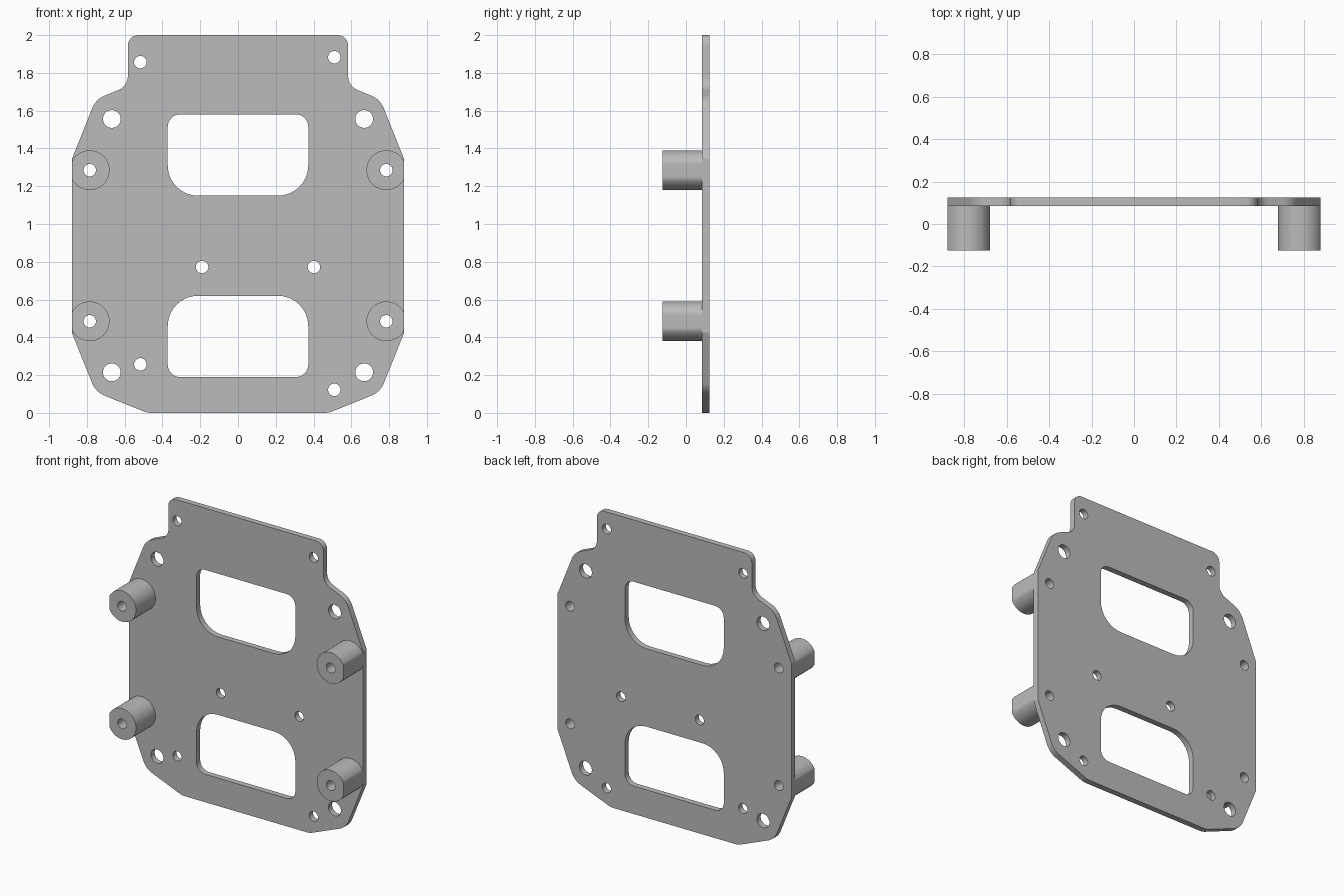
import bpy, bmesh
from math import sin, cos, pi, tan, radians
from mathutils import Vector

cube = bpy.data.objects.get("Cube")
if cube:
    bpy.data.objects.remove(cube, do_unlink=True)

metal = bpy.data.materials.new("plain grey")
metal.use_nodes = True
grey = (0.5, 0.5, 0.5, 1)
metal.diffuse_color = grey
metal.node_tree.nodes["Principled BSDF"].inputs["Base Color"].default_value = grey


def circle(cx, cz, r, n=40):
    return [(cx + r * cos(2 * pi * i / n), cz + r * sin(2 * pi * i / n)) for i in range(n)]


def rounded(corners, steps=8):
    """Closed outline from (x, z, radius) corners, each rounded with a true arc."""
    pts = []
    for i, (x, z, r) in enumerate(corners):
        c = Vector((x, z))
        a = (Vector(corners[i - 1][:2]) - c).normalized()
        b = (Vector(corners[(i + 1) % len(corners)][:2]) - c).normalized()
        if r == 0:
            pts.append(c)
            continue
        half = a.angle(b) / 2
        centre = c + (a + b).normalized() * (r / sin(half))
        start = c + a * (r / tan(half)) - centre
        end = c + b * (r / tan(half)) - centre
        sweep = pi - 2 * half
        for k in range(steps + 1):
            t = k / steps
            pts.append(centre + (start * sin((1 - t) * sweep) + end * sin(t * sweep)) / sin(sweep))
    return pts


def extrude_profile(name, loops, y0, y1):
    """Fill outline with its holes in the XZ plane and extrude it from y0 to y1."""
    curve = bpy.data.curves.new(name + "_profile", 'CURVE')
    curve.dimensions, curve.fill_mode = '2D', 'BOTH'
    curve.extrude = (y1 - y0) / 2
    for loop in loops:
        s = curve.splines.new('POLY')
        s.points.add(len(loop) - 1)
        for p, (x, z) in zip(s.points, loop):
            p.co = (x, z, 0, 1)
        s.use_cyclic_u = True
    helper = bpy.data.objects.new(name + "_profile", curve)
    bpy.context.collection.objects.link(helper)
    mesh = bpy.data.meshes.new_from_object(helper.evaluated_get(bpy.context.evaluated_depsgraph_get()))
    bpy.data.objects.remove(helper, do_unlink=True)
    bm = bmesh.new()
    bm.from_mesh(mesh)
    bmesh.ops.remove_doubles(bm, verts=bm.verts, dist=1e-5)
    for v in bm.verts:
        x, z, d = v.co
        v.co = (x, (y0 + y1) / 2 - d, z)
    bmesh.ops.recalc_face_normals(bm, faces=bm.faces)
    bm.to_mesh(mesh)
    bm.free()
    mesh.materials.clear()
    mesh.materials.append(metal)
    ob = bpy.data.objects.new(name, mesh)
    bpy.context.collection.objects.link(ob)
    bpy.ops.object.select_all(action='DESELECT')
    ob.select_set(True)
    bpy.context.view_layer.objects.active = ob
    bpy.ops.object.shade_smooth_by_angle(angle=radians(20))
    return ob


SIDE, BACK, FACE, FRONT = 0.88, 0.125, 0.085, -0.125
PIN, WIDE, BOSS = 0.033, 0.047, 0.105
MOUNT_X, MOUNT_Z = 0.785, (0.485, 1.285)

# Plate outline: right half mirrored to the left
half = [(0.48, 0, 0.12), (0.753, 0.11, 0.12), (SIDE, 0.425, 0), (SIDE, 1.343, 0),
        (0.753, 1.66, 0.12), (0.583, 1.73, 0.08), (0.583, 2, 0.055)]
outline = rounded(half + [(-x, z, r) for x, z, r in reversed(half)])


# Two windows, with the large radius towards the middle of the plate
def window(z_outer, z_inner):
    w = 0.372
    return rounded([(-w, z_outer, 0.065), (w, z_outer, 0.065), (w, z_inner, 0.16), (-w, z_inner, 0.16)])


holes = [window(0.19, 0.62), window(1.58, 1.15)]
for x in (-0.668, 0.668):
    holes += [circle(x, z, WIDE) for z in (0.215, 1.556)]
for x in (-MOUNT_X, MOUNT_X):
    holes += [circle(x, z, PIN) for z in MOUNT_Z]
holes += [circle(x, z, PIN) for x, z in ((-0.517, 1.857), (0.51, 1.883), (-0.517, 0.257),
                                        (0.51, 0.122), (-0.19, 0.772), (0.402, 0.772))]
extrude_profile("plate", [outline] + holes, FACE, BACK)

# Four bored standoffs, trimmed flush with the plate sides
for side, x in (("right", -MOUNT_X), ("left", MOUNT_X)):
    for level, z in zip(("lower", "upper"), MOUNT_Z):
        rim = [(max(-SIDE, min(SIDE, px)), pz) for px, pz in circle(x, z, BOSS, 64)]
        extrude_profile(f"{level}_{side}_standoff", [rim, circle(x, z, PIN)], FRONT, FACE)
